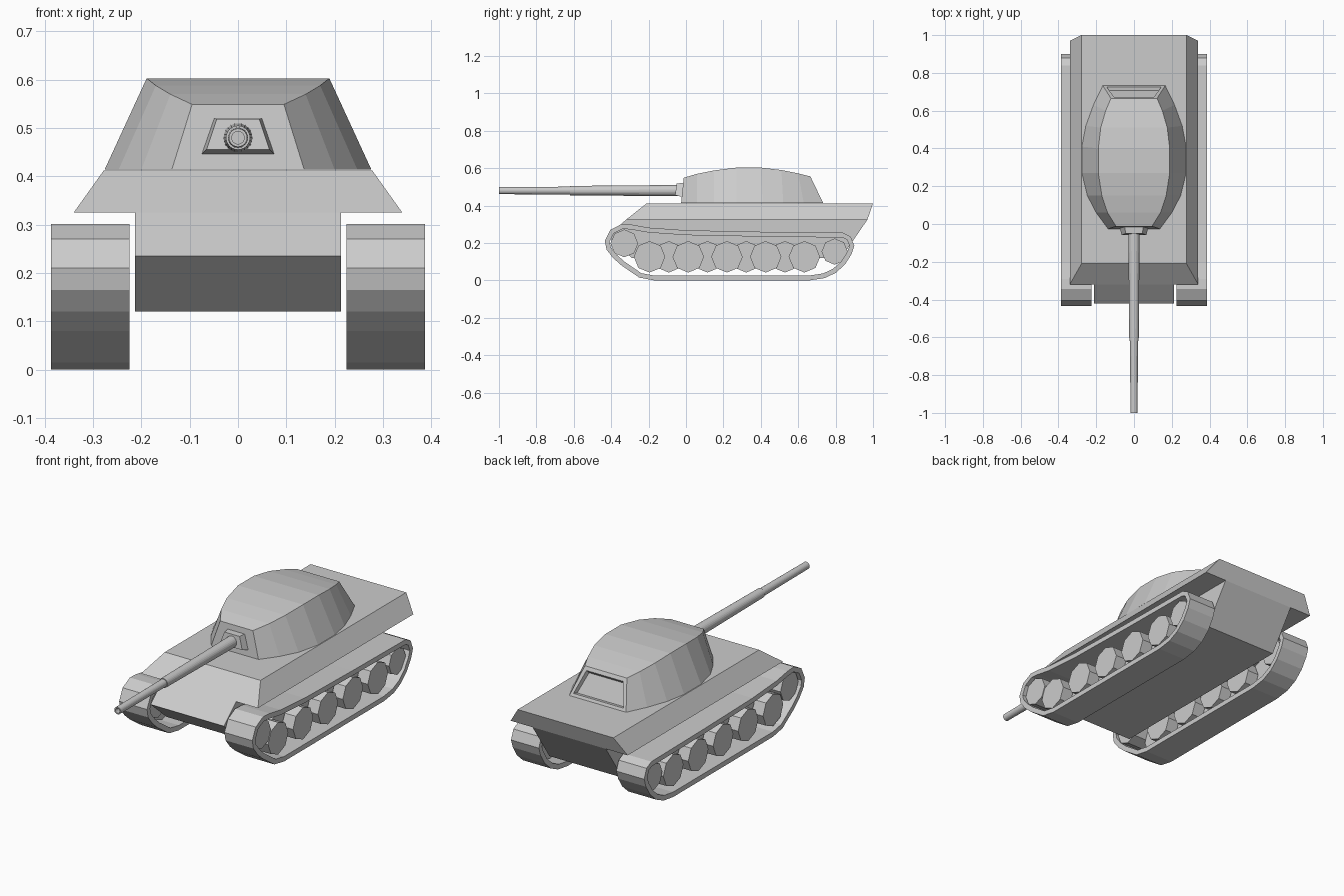
import bpy, bmesh, math

if "Cube" in bpy.data.objects:
    bpy.data.objects.remove(bpy.data.objects["Cube"])


def loft(name, rings, closed=False, edit=None):
    """Skin a list of equal-length closed rings; cap the ends unless closed."""
    bm = bmesh.new()
    vs = [[bm.verts.new(p) for p in r] for r in rings]
    n = len(rings[0])
    for i in range(len(vs) if closed else len(vs) - 1):
        a, b = vs[i], vs[(i + 1) % len(vs)]
        for j in range(n):
            k = (j + 1) % n
            bm.faces.new((a[j], a[k], b[k], b[j]))
    if not closed:
        bm.faces.new(vs[0])
        bm.faces.new(vs[-1])
    bmesh.ops.recalc_face_normals(bm, faces=bm.faces[:])
    if edit:
        edit(bm)
    me = bpy.data.meshes.new(name)
    bm.to_mesh(me)
    bm.free()
    ob = bpy.data.objects.new(name, me)
    bpy.context.collection.objects.link(ob)
    return ob


def rect(hx, y0, y1, z):
    return [(-hx, y0, z), (hx, y0, z), (hx, y1, z), (-hx, y1, z)]


def mirror(ob):
    ob.modifiers.new("mirror", 'MIRROR')
    return ob


# Hull: lower tub from a side profile, wide upper body with sloped sides
tub = [(-0.32, 0.325), (-0.422, 0.235), (-0.29, 0.12), (0.83, 0.12), (0.97, 0.325)]
loft("lower_hull", [[(x, y, z) for y, z in tub] for x in (-0.213, 0.213)])

top = rect(0.278, -0.21, 1.0, 0.412)
loft("upper_hull", [rect(0.34, -0.32, 0.97, 0.325), top])


# Turret: sections from front to back (base x, base y, top x, top y, top z)
def rear_panel(bm):
    f = max(bm.faces, key=lambda f: f.normal.y)
    bmesh.ops.inset_individual(bm, faces=[f], thickness=0.025, depth=0)
    bmesh.ops.inset_individual(bm, faces=[f], thickness=0.010, depth=-0.018)


sections = [
    (0.137, -0.026, 0.095, -0.012, 0.549),
    (0.200, 0.06, 0.140, 0.06, 0.570),
    (0.247, 0.15, 0.170, 0.15, 0.588),
    (0.276, 0.27, 0.189, 0.27, 0.603),
    (0.276, 0.41, 0.189, 0.40, 0.603),
    (0.255, 0.52, 0.176, 0.51, 0.590),
    (0.215, 0.63, 0.150, 0.60, 0.572),
    (0.165, 0.733, 0.122, 0.665, 0.556),
]
loft("turret", [[(-bx, by, 0.414), (-tx, ty, tz), (tx, ty, tz), (bx, by, 0.414)]
                for bx, by, tx, ty, tz in sections], edit=rear_panel)

# Gun mantlet
loft("gun_mantlet", [
    [(-0.077, -0.015, 0.444), (0.077, -0.015, 0.444), (0.05, -0.01, 0.52), (-0.05, -0.01, 0.52)],
    [(-0.065, -0.058, 0.456), (0.065, -0.058, 0.456), (0.044, -0.05, 0.519), (-0.044, -0.05, 0.519)],
])

# Gun barrel: lathed steps ending in a hollow muzzle
steps = [(-0.04, 0.030), (-0.62, 0.025), (-0.62, 0.021), (-1.0, 0.019), (-1.0, 0.013), (-0.95, 0.013)]
N = 24
loft("gun_barrel", [[(r * math.cos(2 * math.pi * i / N), y, 0.48 + r * math.sin(2 * math.pi * i / N))
                     for i in range(N)] for y, r in steps])

# Track: side outline thickened inwards into an open belt
path = [(-0.17, 0), (-0.25, 0.015), (-0.345, 0.08), (-0.39, 0.12), (-0.425, 0.165), (-0.434, 0.21),
        (-0.405, 0.27), (-0.345, 0.301), (-0.29, 0.298), (-0.20, 0.282), (0.0, 0.268), (0.40, 0.26),
        (0.84, 0.255), (0.88, 0.235), (0.90, 0.185), (0.885, 0.14), (0.85, 0.085), (0.80, 0.04),
        (0.74, 0.012), (0.66, 0)]
T = 0.026
belt = []
for i, (y, z) in enumerate(path):
    (ya, za), (yb, zb) = path[i - 1], path[(i + 1) % len(path)]
    d = math.hypot(yb - ya, zb - za)
    yi, zi = y + T * (zb - za) / d, z - T * (yb - ya) / d
    belt.append([(0.225, y, z), (0.387, y, z), (0.387, yi, zi), (0.225, yi, zi)])
mirror(loft("track", belt, closed=True))


# Wheels: octagonal discs, road wheels in two overlapping rows
def wheel(name, y, z, r, x0, x1):
    ring = [(y + r * math.sin(i * math.pi / 4), z + r * math.cos(i * math.pi / 4)) for i in range(8)]
    mirror(loft(name, [[(x, a, b) for a, b in ring] for x in (x0, x1)]))


for i in range(5):
    wheel("outer_road_wheel", -0.195 + 0.207 * i, 0.126, 0.084, 0.305, 0.37)
for i in range(4):
    wheel("inner_road_wheel", -0.092 + 0.207 * i, 0.126, 0.084, 0.235, 0.30)
wheel("drive_wheel", -0.33, 0.198, 0.074, 0.235, 0.37)
wheel("idler_wheel", 0.795, 0.154, 0.07, 0.235, 0.37)
